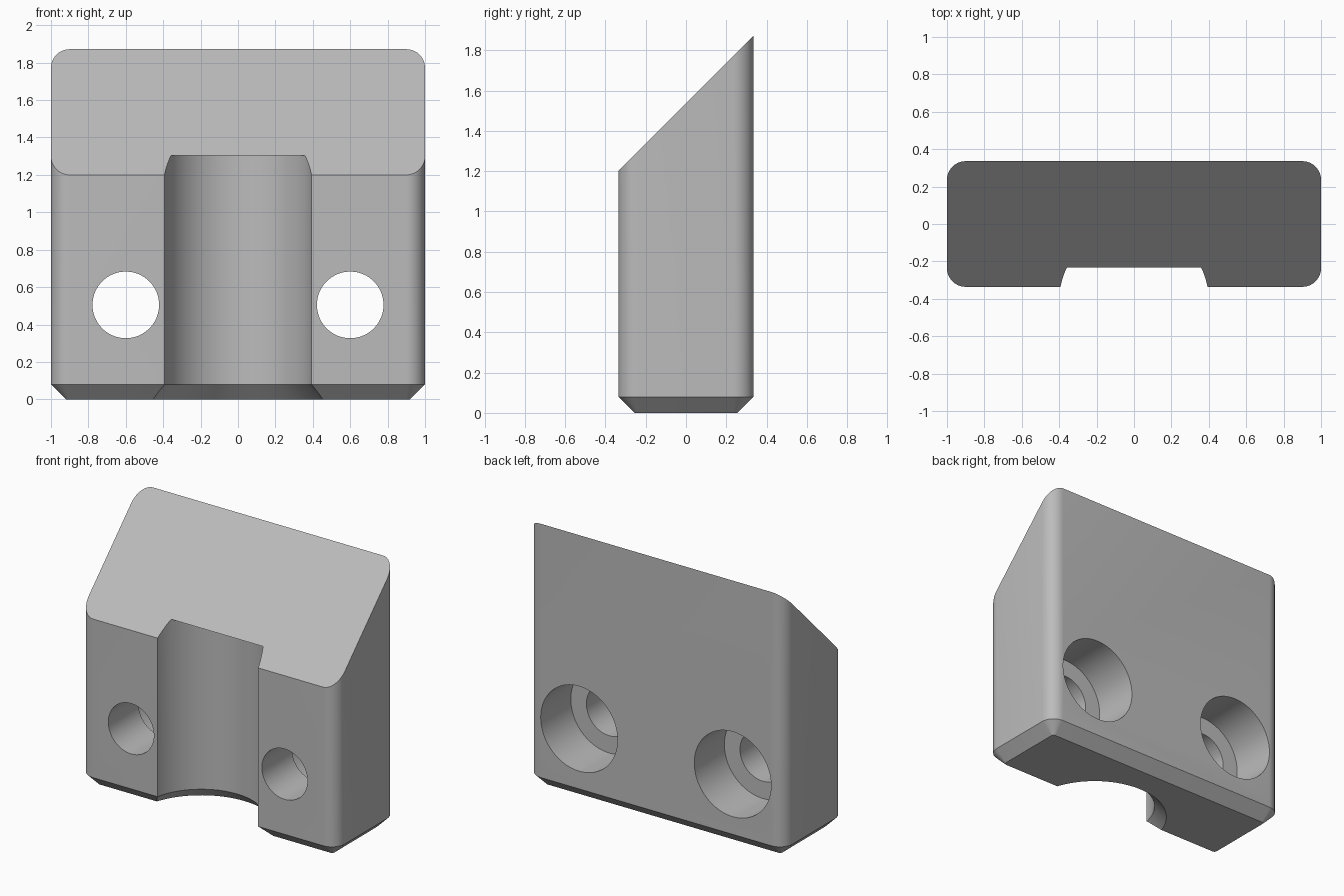
import bpy
import bmesh
import math
from mathutils import Vector

cube = bpy.data.objects.get("Cube")
if cube:
    bpy.data.objects.remove(cube, do_unlink=True)

HX, HY = 1.0, 0.336          # half width and half depth
FRONT_Z = 1.2                # height of the front wall
CHAMFER, CORNER = 0.08, 0.1

grey = bpy.data.materials.new("plain grey")
grey.use_nodes = True
colour = (0.5, 0.5, 0.5, 1)
grey.diffuse_color = colour
grey.node_tree.nodes["Principled BSDF"].inputs["Base Color"].default_value = colour


def rounded_rect(hx, hy, r, z, steps=10):
    points = []
    for k, (sx, sy) in enumerate([(1, 1), (-1, 1), (-1, -1), (1, -1)]):
        for i in range(steps + 1):
            a = (k + i / steps) * math.pi / 2
            points.append((sx * (hx - r) + r * math.cos(a),
                           sy * (hy - r) + r * math.sin(a), z))
    return points


def circle(radius, z, n=96):
    return [(radius * math.cos(2 * math.pi * i / n),
             radius * math.sin(2 * math.pi * i / n), z) for i in range(n)]


def loft(name, rings, cut=None):
    """Closed solid through matching rings, optionally sliced by a plane."""
    bm = bmesh.new()
    loops = [[bm.verts.new(p) for p in ring] for ring in rings]
    n = len(loops[0])
    for low, high in zip(loops, loops[1:]):
        for i in range(n):
            j = (i + 1) % n
            bm.faces.new((low[i], low[j], high[j], high[i]))
    bm.faces.new(loops[0][::-1])
    bm.faces.new(loops[-1])
    if cut:
        geom = bm.verts[:] + bm.edges[:] + bm.faces[:]
        res = bmesh.ops.bisect_plane(bm, geom=geom, plane_co=cut[0],
                                     plane_no=cut[1], clear_outer=True)
        edges = [e for e in res["geom_cut"] if isinstance(e, bmesh.types.BMEdge)]
        bmesh.ops.contextual_create(bm, geom=edges)
    bmesh.ops.recalc_face_normals(bm, faces=bm.faces)
    mesh = bpy.data.meshes.new(name)
    bm.to_mesh(mesh)
    bm.free()
    mesh.materials.append(grey)
    obj = bpy.data.objects.new(name, mesh)
    bpy.context.collection.objects.link(obj)
    return obj


# Block with rounded upright corners, chamfered foot and sloped top
block = loft("clamp_block", [
    rounded_rect(HX - CHAMFER, HY - CHAMFER, CORNER - CHAMFER, 0),
    rounded_rect(HX, HY, CORNER, CHAMFER),
    rounded_rect(HX, HY, CORNER, 2.2),
], cut=(Vector((0, -HY, FRONT_Z)), Vector((0, -1, 1)).normalized()))

# Round groove in the front, flared at the foot and closed at the top
groove = loft("groove_cutter", [circle(0.5, -0.02), circle(0.4, CHAMFER),
                                circle(0.4, 1.303)])
groove.location.y = -0.41
cutters = [groove]

# Screw holes with wide counterbores from the back
for side, x in (("left", 0.6), ("right", -0.6)):
    hole = loft(side + "_screw_hole_cutter", [
        circle(0.3, -0.5), circle(0.3, 0), circle(0.178, 0), circle(0.178, 0.5)])
    hole.rotation_euler.x = math.pi / 2
    hole.location = (x, 0, 0.505)
    cutters.append(hole)

bpy.ops.object.select_all(action="DESELECT")
bpy.context.view_layer.objects.active = block
block.select_set(True)
for cutter in cutters:
    cutter.hide_render = True
    mod = block.modifiers.new(cutter.name, "BOOLEAN")
    mod.operation = "DIFFERENCE"
    mod.solver = "EXACT"
    mod.object = cutter
    bpy.ops.object.modifier_apply(modifier=mod.name)
for cutter in cutters:
    bpy.data.objects.remove(cutter, do_unlink=True)

bpy.ops.object.shade_smooth_by_angle(angle=math.radians(30))
